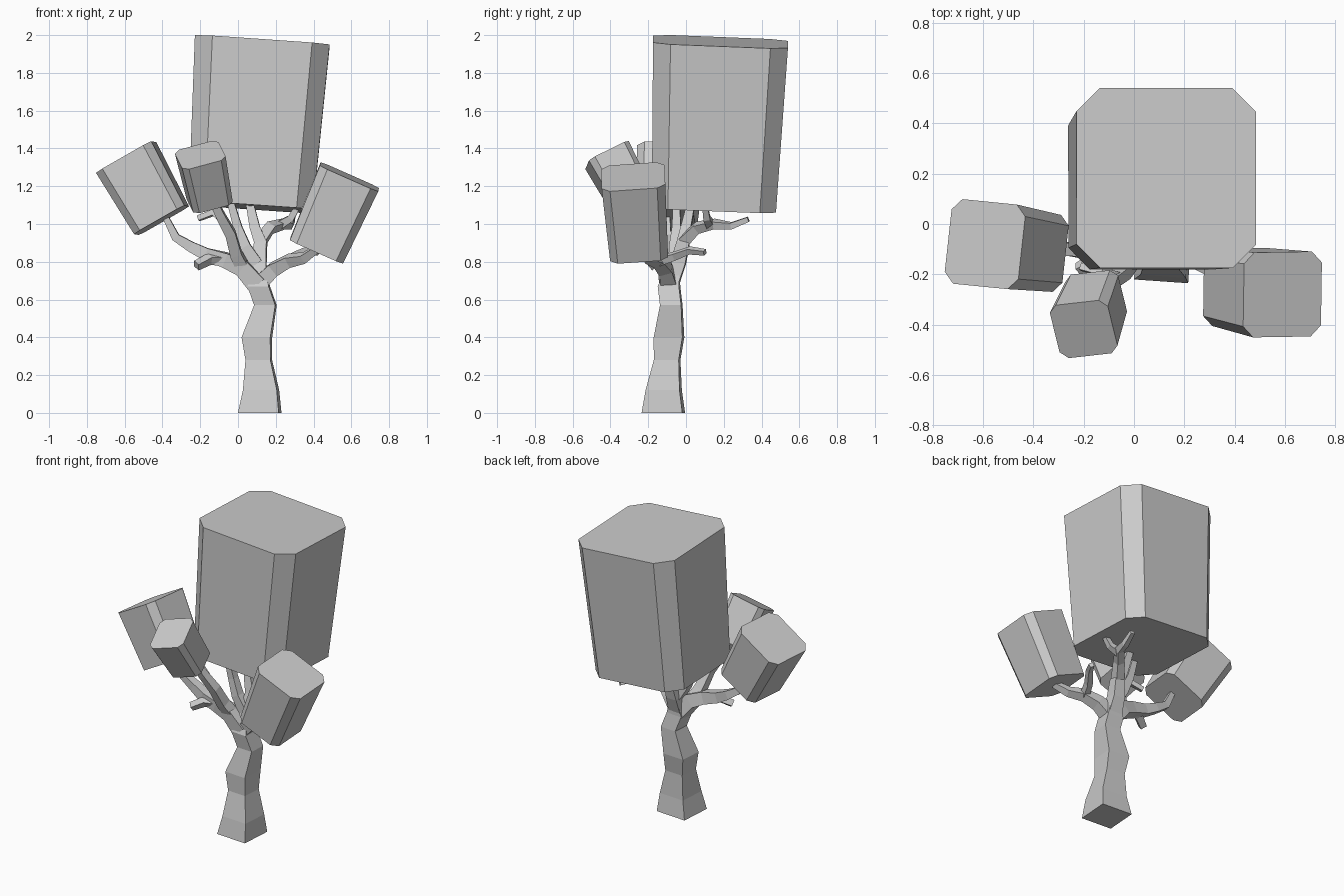
import bpy, bmesh, math
from mathutils import Vector, Matrix

cube = bpy.data.objects.get("Cube")
if cube:
    bpy.data.objects.remove(cube)

grey = bpy.data.materials.new("plain_grey")
grey.use_nodes = True
grey.diffuse_color = (0.6, 0.6, 0.6, 1)
grey.node_tree.nodes["Principled BSDF"].inputs["Base Color"].default_value = (0.6, 0.6, 0.6, 1)


def loft(name, rings):
    """Skin a list of point rings and cap both ends."""
    bm = bmesh.new()
    loops = [[bm.verts.new(p) for p in ring] for ring in rings]
    n = len(loops[0])
    for a, b in zip(loops, loops[1:]):
        for i in range(n):
            j = (i + 1) % n
            bm.faces.new((a[i], a[j], b[j], b[i]))
    bm.faces.new(loops[0][::-1])
    bm.faces.new(loops[-1])
    bmesh.ops.recalc_face_normals(bm, faces=bm.faces)
    mesh = bpy.data.meshes.new(name)
    bm.to_mesh(mesh)
    bm.free()
    mesh.materials.append(grey)
    obj = bpy.data.objects.new(name, mesh)
    bpy.context.collection.objects.link(obj)
    return obj


def foliage(name, top, bottom, width, turn=0, taper=0.91):
    """Tapered block with four chamfered long edges."""
    top, bottom = Vector(top), Vector(bottom)
    tilt = Vector((0, 0, 1)).rotation_difference(top - bottom).to_matrix()
    tilt = tilt @ Matrix.Rotation(math.radians(turn), 3, "Z")
    h, c = width / 2, width * 0.37
    outline = [(h, -c), (h, c), (c, h), (-c, h), (-h, c), (-h, -c), (-c, -h), (c, -h)]
    rings = [[centre + tilt @ Vector((x * s, y * s, 0)) for x, y in outline]
             for centre, s in ((bottom, taper), (top, 1))]
    return loft(name, rings)


def limb(name, path, radii, upright=False, turn=-4):
    """Square tapered limb along a path."""
    pts = [Vector(p) for p in path]
    spin = Matrix.Rotation(math.radians(turn), 3, "Z")
    square = [(-1, -1), (1, -1), (1, 1), (-1, 1)]
    rings = []
    for i, p in enumerate(pts):
        f = i / (len(pts) - 1)
        r = radii[i] if upright else radii[0] + (radii[1] - radii[0]) * f
        rot = spin
        if not upright:
            along = pts[min(i + 1, len(pts) - 1)] - pts[max(i - 1, 0)]
            rot = Vector((0, 0, 1)).rotation_difference(along).to_matrix() @ spin
        rings.append([p + rot @ Vector((x * r, y * r, 0)) for x, y in square])
    return loft(name, rings)


# Foliage blocks
foliage("crown_foliage", (0.128, 0.183, 1.965), (0.067, 0.148, 1.09), 0.715, 0, 0.92)
foliage("right_foliage", (-0.592, -0.08, 1.352), (-0.405, -0.107, 1.02), 0.338, -6)
foliage("front_foliage", (-0.2, -0.418, 1.365), (-0.15, -0.288, 1.125), 0.24, 10)
foliage("left_foliage", (0.59, -0.28, 1.25), (0.417, -0.25, 0.86), 0.338)

# Trunk
limb("trunk",
     [(0.115, -0.12, 0), (0.122, -0.118, 0.12), (0.11, -0.1, 0.28), (0.1, -0.09, 0.4),
      (0.145, -0.078, 0.57), (0.11, -0.09, 0.67), (0.11, -0.075, 0.74)],
     [0.108, 0.09, 0.066, 0.076, 0.056, 0.056, 0.04], upright=True)

# Right side branches
limb("right_bough", [(0.1, -0.09, 0.68), (0.02, -0.1, 0.77), (-0.07, -0.11, 0.81),
                     (-0.17, -0.11, 0.84), (-0.25, -0.1, 0.88), (-0.33, -0.1, 0.93),
                     (-0.38, -0.1, 1.03)], (0.05, 0.016))
limb("right_stub", [(-0.08, -0.11, 0.81), (-0.15, -0.14, 0.815), (-0.22, -0.18, 0.78)], (0.026, 0.02))
limb("front_bough", [(0.03, -0.1, 0.76), (-0.01, -0.14, 0.84), (-0.04, -0.19, 0.95),
                     (-0.09, -0.23, 1.04), (-0.14, -0.27, 1.14)], (0.034, 0.02))
limb("front_twig", [(-0.07, -0.21, 1.01), (-0.13, -0.19, 1.06), (-0.21, -0.17, 1.03)], (0.018, 0.014))

# Left side branches
limb("left_bough", [(0.12, -0.09, 0.69), (0.19, -0.11, 0.76), (0.27, -0.15, 0.805),
                    (0.35, -0.2, 0.82), (0.42, -0.25, 0.87)], (0.042, 0.018))
limb("left_stub", [(0.27, -0.14, 0.805), (0.31, -0.06, 0.83), (0.37, 0.02, 0.86),
                   (0.42, 0.1, 0.85)], (0.022, 0.013))

# Central branches under the crown
limb("centre_bough", [(0.11, -0.08, 0.7), (0.11, -0.04, 0.8), (0.12, -0.015, 0.9),
                      (0.09, 0.0, 0.98), (0.06, 0.03, 1.12)], (0.046, 0.02))
limb("centre_fork", [(0.1, -0.06, 0.79), (0.04, -0.06, 0.88), (0, -0.05, 0.98),
                     (-0.04, -0.05, 1.12)], (0.032, 0.018))
limb("back_bough", [(0.12, -0.01, 0.91), (0.17, 0.06, 0.98), (0.24, 0.15, 1.0),
                    (0.27, 0.24, 0.99), (0.29, 0.33, 1.025)], (0.03, 0.013))
limb("back_twig", [(0.22, 0.13, 0.995), (0.28, 0.11, 1.03), (0.32, 0.1, 1.1)], (0.022, 0.014))
